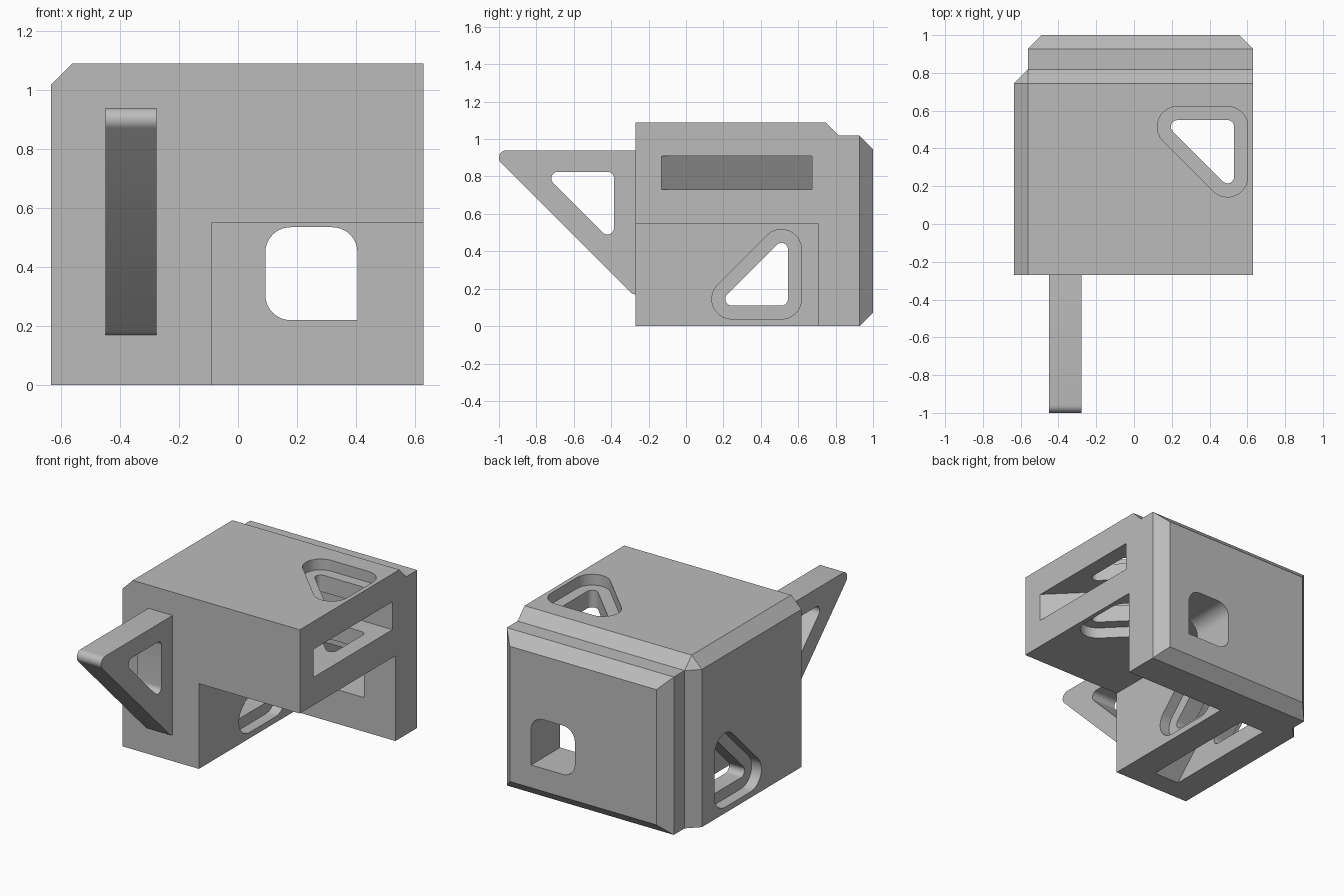
import bpy, bmesh, math
from mathutils import Vector

if "Cube" in bpy.data.objects:
    bpy.data.objects.remove(bpy.data.objects["Cube"], do_unlink=True)

grey = bpy.data.materials.new("plain grey")
grey.use_nodes = True
colour = (0.5, 0.5, 0.5, 1)
grey.diffuse_color = colour
grey.node_tree.nodes["Principled BSDF"].inputs["Base Color"].default_value = colour


def finish(name, bm):
    bmesh.ops.recalc_face_normals(bm, faces=bm.faces)
    mesh = bpy.data.meshes.new(name)
    bm.to_mesh(mesh)
    bm.free()
    mesh.materials.append(grey)
    obj = bpy.data.objects.new(name, mesh)
    bpy.context.collection.objects.link(obj)
    return obj


def prism(name, points, axis, start, end):
    """Extrude a 2D outline along an axis."""
    place = {"x": lambda u, v, t: (t, u, v),
             "y": lambda u, v, t: (u, t, v),
             "z": lambda u, v, t: (u, v, t)}[axis]
    bm = bmesh.new()
    rings = [[bm.verts.new(place(u, v, t)) for u, v in points] for t in (start, end)]
    bm.faces.new(rings[0])
    bm.faces.new(rings[1])
    n = len(points)
    for i in range(n):
        j = (i + 1) % n
        bm.faces.new((rings[0][i], rings[0][j], rings[1][j], rings[1][i]))
    return finish(name, bm)


def rounded(centres, r, steps=10):
    """Outline around circles at counter-clockwise centres; steps + 1 points each."""
    points = []
    n = len(centres)
    for i in range(n):
        a, b, c = (Vector(centres[(i + k) % n]) for k in (-1, 0, 1))
        first = math.atan2(-(b - a).x, (b - a).y) + math.pi
        first = math.atan2(-(b.x - a.x), b.y - a.y)
        last = math.atan2(-(c.x - b.x), c.y - b.y)
        # Outward normal is the edge direction turned clockwise
        first = math.atan2(b.y - a.y, b.x - a.x) - math.pi / 2
        last = math.atan2(c.y - b.y, c.x - b.x) - math.pi / 2
        turn = (last - first) % (2 * math.pi)
        for k in range(steps + 1):
            ang = first + turn * k / steps
            points.append((b.x + r * math.cos(ang), b.y + r * math.sin(ang)))
    return points


def chamfered_box(name, low, high, width, pick):
    """Box with a chamfer on every edge whose midpoint direction passes pick."""
    bm = bmesh.new()
    bmesh.ops.create_cube(bm, size=2)
    edges = [e for e in bm.edges if pick((e.verts[0].co + e.verts[1].co) / 2)]
    low, high = Vector(low), Vector(high)
    for v in bm.verts:
        v.co = Vector([(h if c > 0 else l) for c, l, h in zip(v.co, low, high)])
    if edges:
        bmesh.ops.bevel(bm, geom=edges, offset=width, offset_type="OFFSET",
                        segments=1, affect="EDGES")
    return finish(name, bm)


def combine(target, tool, operation="DIFFERENCE"):
    mod = target.modifiers.new(tool.name, "BOOLEAN")
    mod.object, mod.operation, mod.solver = tool, operation, "EXACT"
    bpy.ops.object.select_all(action="DESELECT")
    bpy.context.view_layer.objects.active = target
    target.select_set(True)
    bpy.ops.object.modifier_apply(modifier=mod.name)
    bpy.data.objects.remove(tool, do_unlink=True)


def smooth(obj):
    bpy.ops.object.select_all(action="DESELECT")
    bpy.context.view_layer.objects.active = obj
    obj.select_set(True)
    bpy.ops.object.shade_smooth_by_angle(angle=math.radians(25))


LEG, HOLE_R, RIM_R, RIM_DEPTH = 0.265, 0.035, 0.107, 0.07

# Main block, chamfered around its upper back corner, plus the back slab
body = chamfered_box("body", (-0.635, -0.27, 0), (0.63, 0.818, 1.09), 0.073,
                     lambda m: (m.x < -0.5) + (m.y > 0.5) + (m.z > 0.5) == 2
                     and m.x < 0.5 and m.y > -0.5 and m.z > -0.5)
slab = chamfered_box("slab", (-0.562, 0.5, 0), (0.63, 1.0, 1.018), 0.073,
                     lambda m: m.y > 0.5 and abs(m.x) + abs(m.z) > 0.5)
combine(body, slab, "UNION")

# Corner opening under the roof
combine(body, chamfered_box("opening", (-0.09, -0.5, -0.2), (0.9, 0.705, 0.55), 0,
                            lambda m: False))

# Triangular pockets: one opens to the side, one to the bottom
combine(body, prism("roof_pocket", [(0.73, -0.23), (0.73, 0.675), (-0.175, 0.675)],
                    "z", 0.73, 0.91))
combine(body, prism("wall_pocket", [(-0.23, -0.1), (0.675, -0.1), (0.675, 0.805)],
                    "x", -0.455, -0.275))

# Triangular holes with a wider recess on both faces of roof and wall
roof_tri = [(0.495, 0.515), (0.495 - LEG, 0.515), (0.495, 0.515 - LEG)]
wall_tri = [(0.51, 0.145), (0.51, 0.145 + LEG), (0.51 - LEG, 0.145)]
for tri, axis, low, high in ((roof_tri, "z", 0.55, 1.09), (wall_tri, "x", -0.635, -0.09)):
    combine(body, prism("hole", rounded(tri, HOLE_R), axis, low - 0.1, high + 0.1))
    combine(body, prism("recess", rounded(tri, RIM_R), axis, low - 0.1, low + RIM_DEPTH))
    combine(body, prism("recess", rounded(tri, RIM_R), axis, high - RIM_DEPTH, high + 0.1))

# Window through the back, rounded on three corners
r = 0.085
x0, x1, z0, z1 = 0.093 + r, 0.405 - r, 0.22 + r, 0.535 - r
window = rounded([(x1, z0), (x1, z1), (x0, z1), (x0, z0)], r)
combine(body, prism("window", window[11:] + [(x1 + r, z0 - r)], "y", 0.6, 1.2))
smooth(body)

# Triangular fin on the front with its own hole
fin = prism("front_fin", rounded([(-0.27, 0.9), (-0.96, 0.9), (-0.27, 0.21)], 0.04),
            "x", -0.45, -0.277)
fin_tri = [(-0.42, 0.79), (-0.42 - LEG, 0.79), (-0.42, 0.79 - LEG)]
combine(fin, prism("fin_hole", rounded(fin_tri, HOLE_R), "x", -0.6, -0.1))
smooth(fin)
